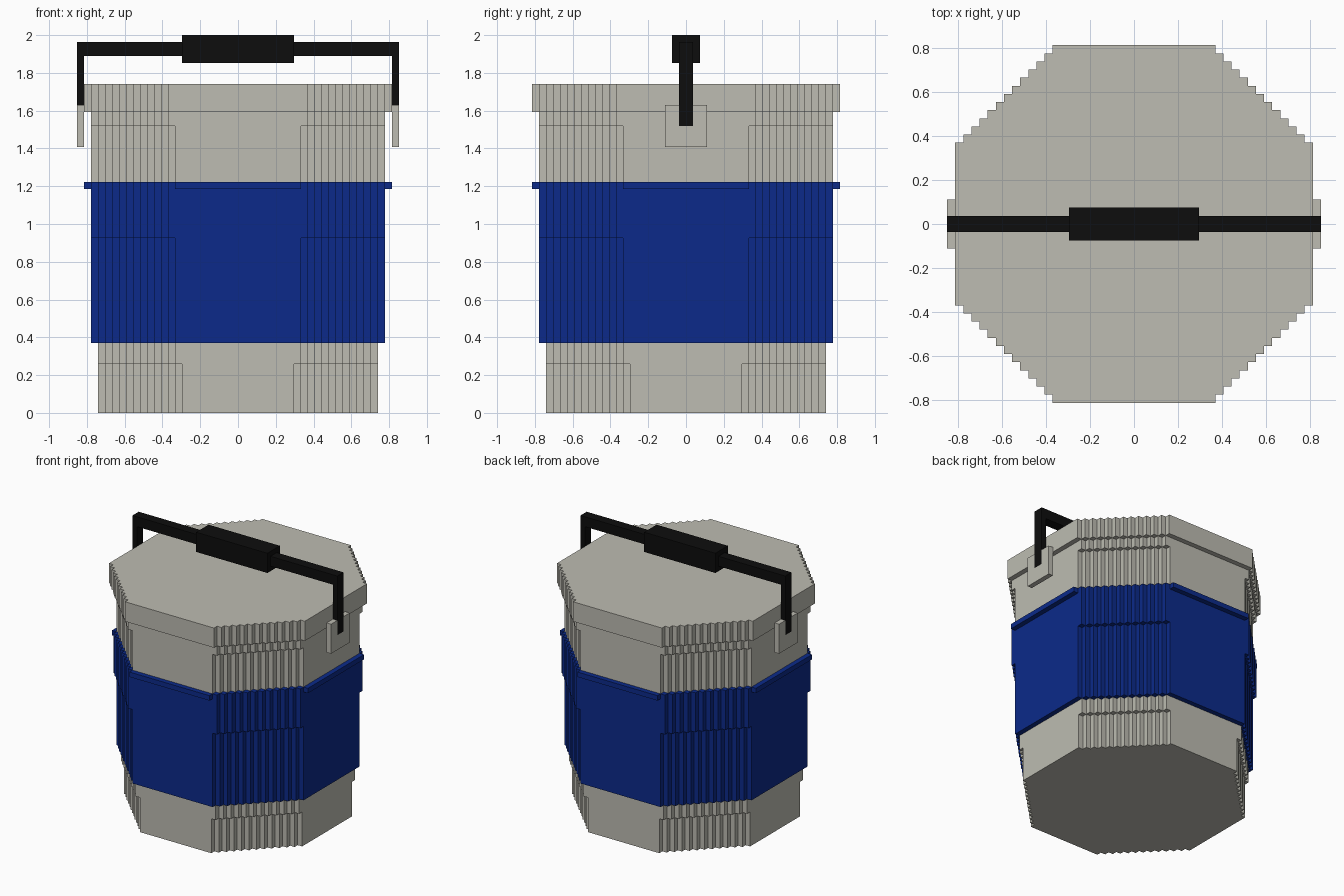
import bpy
import bmesh
from mathutils import Vector

if "Cube" in bpy.data.objects:
    bpy.data.objects.remove(bpy.data.objects["Cube"], do_unlink=True)

U = 2 / 54  # size of one block


def make_material(name, colour):
    mat = bpy.data.materials.new(name)
    mat.use_nodes = True
    mat.diffuse_color = (*colour, 1)
    mat.node_tree.nodes["Principled BSDF"].inputs["Base Color"].default_value = (*colour, 1)
    return mat


CREAM = make_material("cream plastic", (0.51, 0.503, 0.445))
BLUE = make_material("blue band", (0.0035, 0.023, 0.254))
BLACK = make_material("black handle", (0.004, 0.004, 0.004))


def extrude_outline(name, points, direction, mat):
    """Prism from an outline in block units."""
    bm = bmesh.new()
    face = bm.faces.new([bm.verts.new(Vector(p) * U) for p in points])
    result = bmesh.ops.extrude_face_region(bm, geom=[face], use_keep_orig=True)
    moved = [v for v in result["geom"] if isinstance(v, bmesh.types.BMVert)]
    bmesh.ops.translate(bm, verts=moved, vec=Vector(direction) * U)
    bmesh.ops.recalc_face_normals(bm, faces=bm.faces)
    mesh = bpy.data.meshes.new(name)
    bm.to_mesh(mesh)
    bm.free()
    mesh.materials.append(mat)
    obj = bpy.data.objects.new(name, mesh)
    bpy.context.collection.objects.link(obj)
    return obj


def stepped_octagon(half, flat):
    """Octagon whose four diagonal sides are staircases of single blocks."""
    quarter = [(half, flat)]
    for i in range(half - flat):
        x, y = half - i - 1, flat + i
        quarter += [(x, y), (x, y + 1)]
    points = []
    for _ in range(4):
        points += quarter
        quarter = [(-y, x) for x, y in quarter]
    return points


def layer(name, half, flat, z0, z1, mat):
    outline = [(x, y, z0) for x, y in stepped_octagon(half, flat)]
    return extrude_outline(name, outline, (0, 0, z1 - z0), mat)


def box(name, x0, x1, hy, z0, z1, mat):
    outline = [(x0, -hy, z0), (x1, -hy, z0), (x1, hy, z0), (x0, hy, z0)]
    return extrude_outline(name, outline, (0, 0, z1 - z0), mat)


# Stacked body: name, half width, half of flat side, bottom, top
layer("base_lower", 20, 8, 0, 7, CREAM)
layer("base_upper", 20, 9, 7, 10, CREAM)
layer("band_lower", 21, 9, 10, 25, BLUE)
layer("band_upper", 21, 10, 25, 32, BLUE)
layer("band_rim", 22, 9, 32, 33, BLUE)
layer("neck_lower", 21, 9, 33, 41, CREAM)
layer("neck_upper", 21, 10, 41, 43, CREAM)
layer("lid", 22, 10, 43, 47, CREAM)

# Handle mounts with a slot for each handle leg
slot = [(-3, 38), (3, 38), (3, 44), (1, 44), (1, 41), (-1, 41), (-1, 44), (-3, 44)]
for side, x0 in (("left", 22), ("right", -23)):
    extrude_outline(side + "_handle_mount", [(x0, y, z) for y, z in slot], (1, 0, 0), CREAM)

# Carrying handle: one bent bar and a thicker grip
arch = [(-23, 41), (-22, 41), (-22, 51), (22, 51), (22, 41), (23, 41), (23, 53), (-23, 53)]
extrude_outline("handle_bar", [(x, -1, z) for x, z in arch], (0, 2, 0), BLACK)
box("handle_grip", -8, 8, 2, 50, 54, BLACK)
